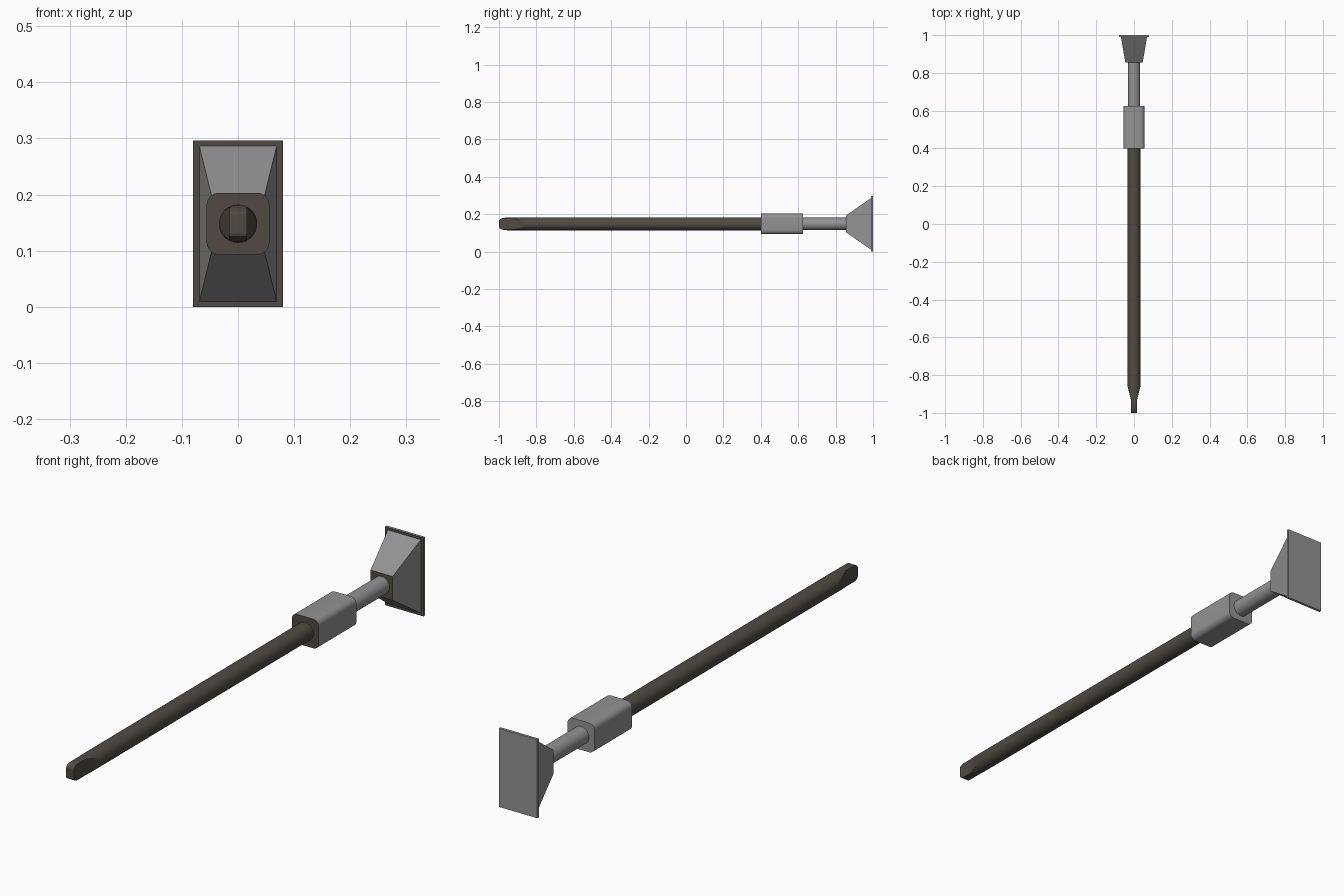
import bpy, bmesh, math

if "Cube" in bpy.data.objects:
    bpy.data.objects.remove(bpy.data.objects["Cube"])

ZC = 0.148  # height of the tool's long axis


def material(name, rgb):
    m = bpy.data.materials.new(name)
    m.diffuse_color = (*rgb, 1)
    m.use_nodes = True
    m.node_tree.nodes["Principled BSDF"].inputs["Base Color"].default_value = m.diffuse_color
    return m


STEEL = material("grey steel", (0.29, 0.29, 0.29))
DARK = material("dark brown metal", (0.08, 0.07, 0.055))


def loft(name, rings, mats, smooth=False):
    """Skin equal-length rings of (x, y, z) points; the front cap takes the last material."""
    bm = bmesh.new()
    vs = [[bm.verts.new((x, y, z + ZC)) for x, y, z in r] for r in rings]
    n = len(rings[0])
    for a, b in zip(vs, vs[1:]):
        for i in range(n):
            j = (i + 1) % n
            bm.faces.new((a[i], a[j], b[j], b[i]))
    front = bm.faces.new(vs[0])
    bm.faces.new(vs[-1])
    front.material_index = len(mats) - 1
    bmesh.ops.recalc_face_normals(bm, faces=bm.faces[:])
    me = bpy.data.meshes.new(name)
    bm.to_mesh(me)
    bm.free()
    for m in mats:
        me.materials.append(m)
    ob = bpy.data.objects.new(name, me)
    bpy.context.collection.objects.link(ob)
    if smooth:
        bpy.ops.object.select_all(action='DESELECT')
        ob.select_set(True)
        bpy.context.view_layer.objects.active = ob
        bpy.ops.object.shade_smooth_by_angle(angle=math.radians(20))
    return ob


def circle(y, r, n=32):
    return [(r * math.cos(t), y, r * math.sin(t))
            for t in (2 * math.pi * i / n for i in range(n))]


def rect(y, hx, hz):
    return [(-hx, y, -hz), (hx, y, -hz), (hx, y, hz), (-hx, y, hz)]


def rounded(y, hx, hz, r, seg=6):
    pts = []
    for k, (sx, sz) in enumerate(((1, 1), (-1, 1), (-1, -1), (1, -1))):
        for i in range(seg + 1):
            t = math.pi / 2 * (k + i / seg)
            pts.append((sx * (hx - r) + r * math.cos(t), y,
                        sz * (hz - r) + r * math.sin(t)))
    return pts


# dark shaft with a chisel tip: sides clamped flat, end rounded in profile
R = 0.034


def tip_ring(y):
    half = 0.016 + (R - 0.016) * min(1, max(0, (y + 0.93) / 0.07))
    u = max(0, (-0.955 - y) / 0.045)
    top = 0.017 + (R - 0.017) * math.sqrt(max(0, 1 - u * u))
    return [(max(-half, min(half, x)), y, max(-top, min(top, z)))
            for x, _, z in circle(y, R, 40)]


ys = [-1, -0.998, -0.992, -0.985, -0.975, -0.965, -0.955, -0.93]
ys += [-0.93 + 0.007 * i for i in range(1, 11)] + [0.41]
loft("shaft", [tip_ring(y) for y in ys], [DARK], True)

# collar with dark front end
loft("collar", [rounded(y, 0.056, 0.055, 0.022) for y in (0.4, 0.625)],
     [STEEL, DARK], True)

# thin neck
loft("neck", [circle(y, 0.033) for y in (0.6, 0.87)], [STEEL], True)

# flared head and striking plate
loft("head", [rect(0.855, 0.046, 0.045), rect(0.991, 0.069, 0.139)], [STEEL, DARK])
loft("end_plate", [rect(0.99, 0.08, ZC), rect(1.0, 0.08, ZC)], [STEEL, DARK])
